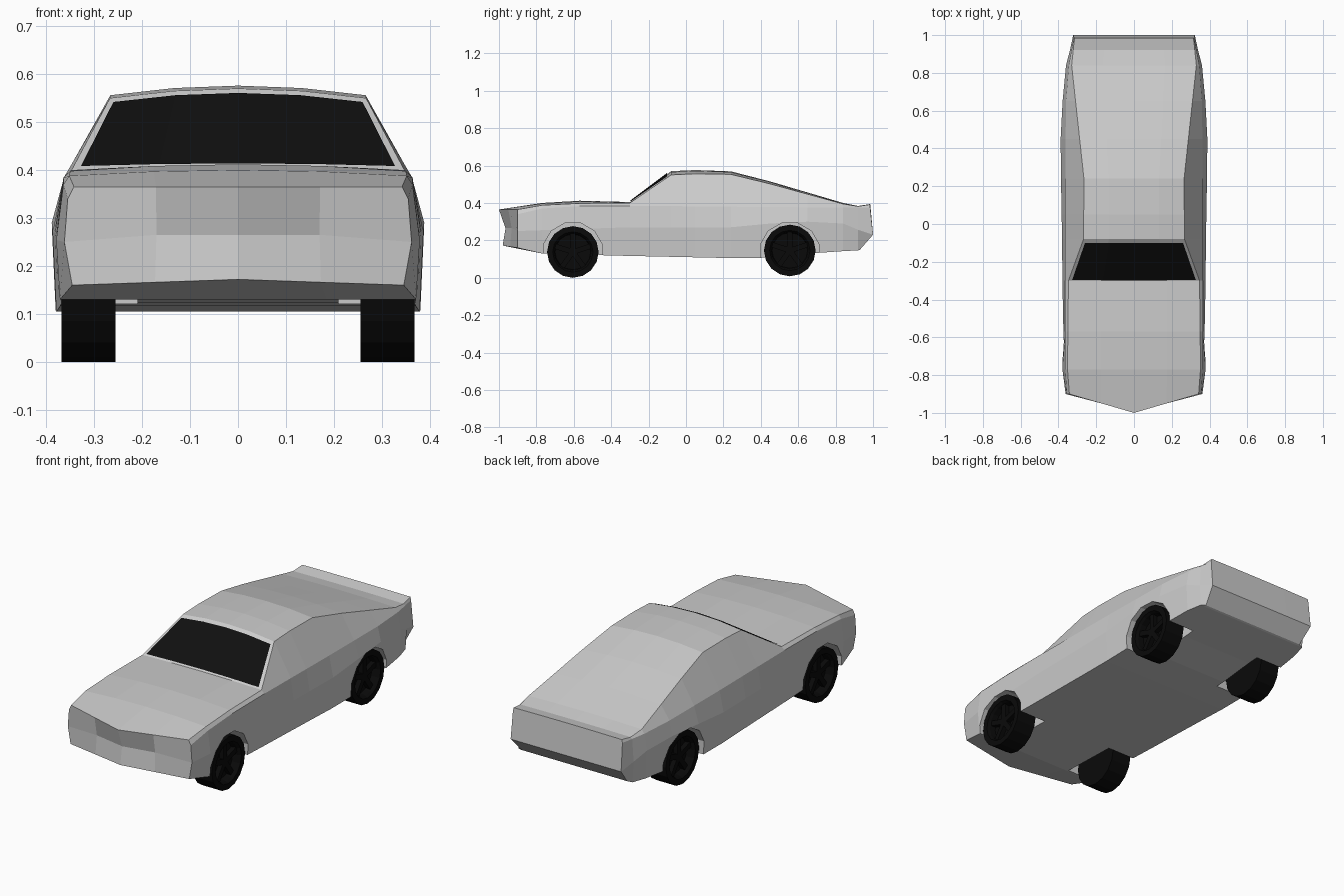
import bpy, bmesh, math
from mathutils import Vector, Matrix

if "Cube" in bpy.data.objects:
    bpy.data.objects.remove(bpy.data.objects["Cube"])


def make_object(name, bm, mat=None):
    bmesh.ops.recalc_face_normals(bm, faces=bm.faces)
    mesh = bpy.data.meshes.new(name)
    bm.to_mesh(mesh)
    bm.free()
    obj = bpy.data.objects.new(name, mesh)
    bpy.context.collection.objects.link(obj)
    if mat:
        mesh.materials.append(mat)
    return obj


def curve(y, keys):
    """Piecewise linear value at y."""
    if y <= keys[0][0]:
        return keys[0][1]
    for (a, va), (b, vb) in zip(keys, keys[1:]):
        if y <= b:
            return va + (vb - va) * (y - a) / (b - a)
    return keys[-1][1]


def material(name, value):
    mat = bpy.data.materials.new(name)
    mat.diffuse_color = (value, value, value, 1)
    mat.use_nodes = True
    mat.node_tree.nodes["Principled BSDF"].inputs["Base Color"].default_value = mat.diffuse_color
    return mat


glass_black = material("glass_black", 0.005)
rubber_black = material("rubber_black", 0.003)

# Body feature lines along the length (y, value)
STATIONS = [-0.9, -0.77, -0.57, -0.3, -0.08, 0.05, 0.24, 0.45, 0.65, 0.84, 0.92, 0.985]
TOP_Z = [(-0.9, .365), (-0.77, .40), (-0.57, .412), (-0.3, .405), (-0.08, .57), (0.05, .576),
         (0.24, .569), (0.45, .515), (0.84, .40), (0.92, .384), (0.985, .394)]
EDGE_X = [(-0.9, .342), (-0.77, .352), (-0.57, .35), (-0.3, .347), (-0.08, .267), (0.24, .265),
          (0.84, .33), (0.985, .315)]
EDGE_Z = [(-0.9, .365), (-0.77, .388), (-0.57, .398), (-0.3, .40), (-0.08, .55), (0.05, .556),
          (0.24, .553), (0.45, .502), (0.84, .395), (0.92, .382), (0.985, .392)]
BELT_X = [(-0.9, .355), (-0.77, .364), (-0.3, .364), (0.24, .364), (0.65, .36), (0.84, .345), (0.985, .319)]
BELT_Z = [(-0.9, .34), (-0.77, .37), (-0.57, .383), (-0.3, .385), (0.24, .38), (0.84, .375), (0.985, .375)]
WIDE_X = [(-0.9, .362), (-0.77, .379), (-0.57, .375), (0.05, .383), (0.42, .39), (0.65, .378),
          (0.84, .36), (0.985, .322)]
WIDE_Z = [(-0.9, .25), (-0.3, .27), (0.24, .27), (0.45, .29), (0.65, .30), (0.84, .29), (0.985, .23)]
LOW_Z = [(-0.9, .16), (-0.77, .13), (-0.45, .12), (0.4, .102), (0.7, .135), (0.985, .15)]


def half_section(y):
    """Half ring from top centre, round the side, to bottom centre."""
    zc, xe, ze = (curve(y, k) for k in (TOP_Z, EDGE_X, EDGE_Z))
    xb, zb, xw, zw, zl = (curve(y, k) for k in (BELT_X, BELT_Z, WIDE_X, WIDE_Z, LOW_Z))
    xl = xw * 0.98 if -0.9 < y < 0.95 else xw * 0.955
    pts = [(0, zc), (xe / 2, ze + .75 * (zc - ze)), (xe, ze), (xb, zb), (xw, zw),
           (xl, zl), (xl / 2, zl), (0, zl)]
    out = [Vector((x, y, z)) for x, z in pts]
    if y == STATIONS[0]:            # pointed nose
        for i, d in ((0, .1), (1, .05), (6, .04), (7, .08)):
            out[i].y -= d
        out[6].z, out[7].z = .166, .172
    if y == STATIONS[-1]:           # raked tail
        out[4].y = 1.0
        for i in (5, 6, 7):
            out[i].y = 0.93
    return out


# Body shell: loft the half rings, close nose and tail, mirror
bm = bmesh.new()
rings = [[bm.verts.new(p) for p in half_section(y)] for y in STATIONS]
for a, b in zip(rings, rings[1:]):
    for i in range(7):
        bm.faces.new((a[i], a[i + 1], b[i + 1], b[i]))
for ring, yc, ym, z in ((rings[0], -0.965, -0.932, .265), (rings[-1], 1.0, 1.0, .23)):
    c = bm.verts.new((0, yc, z))
    m = bm.verts.new((.17, ym, z))
    bm.faces.new((ring[0], ring[1], m, c))
    bm.faces.new((ring[1], ring[2], ring[3], ring[4], m))
    bm.faces.new((m, ring[4], ring[5], ring[6]))
    bm.faces.new((c, m, ring[6], ring[7]))
geom = bm.verts[:] + bm.edges[:] + bm.faces[:]
bmesh.ops.mirror(bm, geom=geom, axis='X', merge_dist=0.0005)
bmesh.ops.remove_doubles(bm, verts=bm.verts, dist=0.0005)
body = make_object("car_body", bm)

# Wheel wells cut from the body
AXLES = {"front": (-0.605, .138), "rear": (0.555, .146)}
bm = bmesh.new()
for y, z in AXLES.values():
    for side in (-1, 1):
        place = Matrix.Translation((side * .36, y, .135)) @ Matrix.Rotation(math.pi / 2, 4, 'Y') \
            @ Matrix.Rotation(math.radians(15), 4, 'Z')
        bmesh.ops.create_cone(bm, cap_ends=True, segments=12, radius1=.163, radius2=.163,
                              depth=.3, matrix=place)
cutter = make_object("wheel_well_cutter", bm)
cutter.hide_render = True
cutter.hide_viewport = True
cut = body.modifiers.new("wheel_wells", 'BOOLEAN')
cut.operation = 'DIFFERENCE'
cut.solver = 'EXACT'
cut.object = cutter

# Windscreen, laid just over the sloping front of the cabin
bm = bmesh.new()
low, high = half_section(-0.3)[:3], half_section(-0.08)[:3]
rows = []
for t in (0.03, 0.92):
    half = [l.lerp(h, t) for l, h in zip(low, high)]
    pts = [Vector((-p.x, p.y, p.z)) for p in half[:0:-1]] + half
    rows.append([bm.verts.new((p.x * .95, p.y - .003, p.z + .004)) for p in pts])
for i in range(4):
    bm.faces.new((rows[0][i], rows[0][i + 1], rows[1][i + 1], rows[1][i]))
make_object("windscreen", bm, glass_black)


# Wheels: lathed tyre with a dished rim and five spokes
def wheel(name, side, y, z):
    bm = bmesh.new()
    profile = [(.255, 0), (.255, .138), (.368, .138), (.368, .108), (.355, .1), (.325, .095), (.325, 0)]
    verts = [bm.verts.new((x, 0, -r)) for x, r in profile]
    edges = [bm.edges.new(e) for e in zip(verts, verts[1:])]
    bmesh.ops.spin(bm, geom=verts + edges, cent=(0, 0, 0), axis=(1, 0, 0),
                   angle=math.tau, steps=16, use_duplicate=False)
    bmesh.ops.remove_doubles(bm, verts=bm.verts, dist=0.0005)
    for i in range(5):
        bmesh.ops.create_cube(bm, size=1, matrix=Matrix.Rotation(math.tau * i / 5, 4, 'X')
                              @ Matrix.Translation((.337, 0, .05)) @ Matrix.Diagonal((.026, .028, .1, 1)))
    bmesh.ops.scale(bm, vec=(side, 1, 1), verts=bm.verts)
    obj = make_object(name, bm, rubber_black)
    obj.location = (0, y, z)


for axle, (y, z) in AXLES.items():
    for side, word in ((1, "left"), (-1, "right")):
        wheel(f"{axle}_{word}_wheel", side, y, z)
